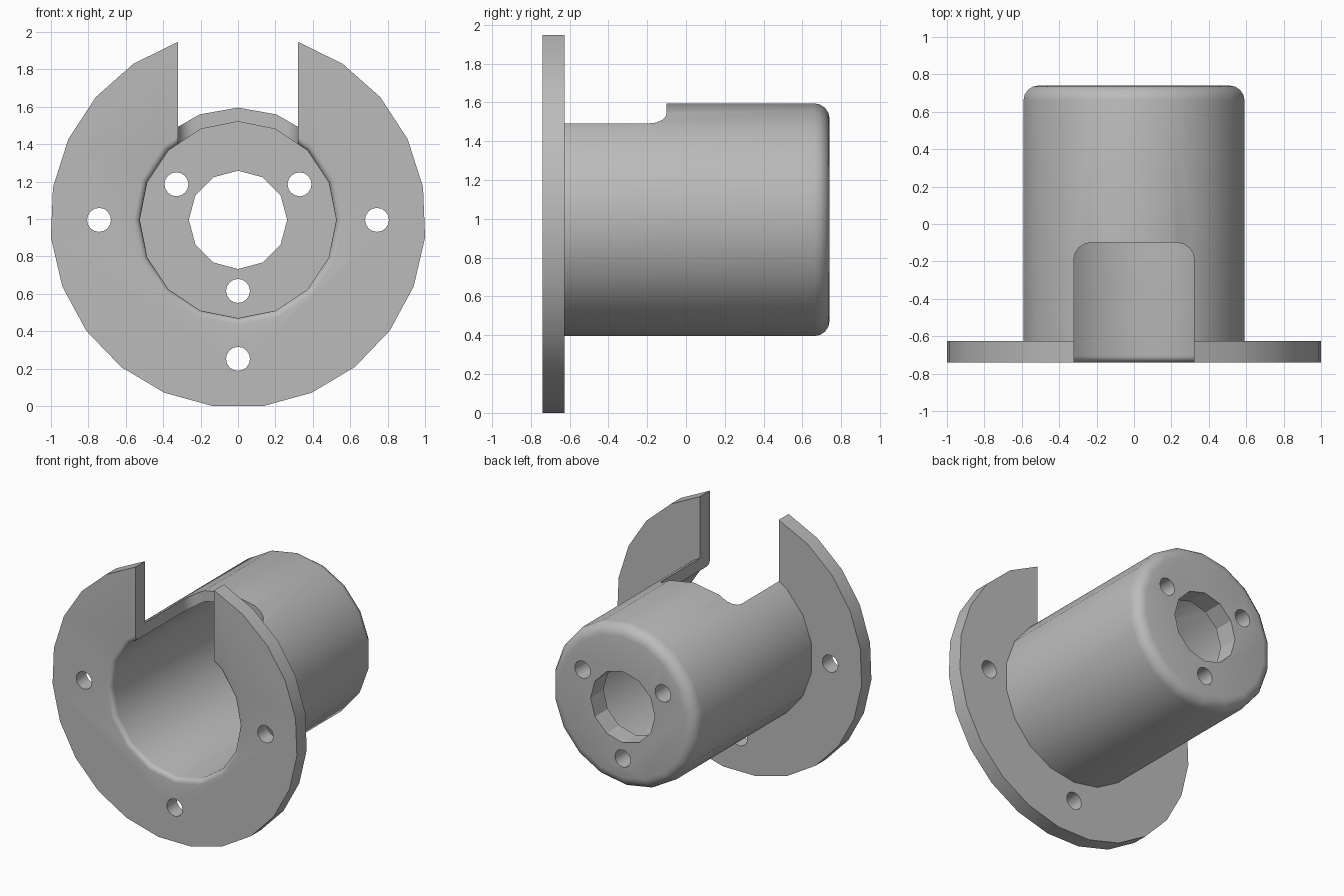
import bpy, bmesh
from math import sin, cos, pi, acos, radians

if "Cube" in bpy.data.objects:
    bpy.data.objects.remove(bpy.data.objects["Cube"])

CZ = 0.9956               # height of the tube axis
FRONT, BACK = -0.74, 0.74
NOTCH = 0.322             # half width of the notch

grey = bpy.data.materials.new("plain grey")
grey.use_nodes = True
grey.diffuse_color = (0.5, 0.5, 0.5, 1)
grey.node_tree.nodes["Principled BSDF"].inputs["Base Color"].default_value = (0.5, 0.5, 0.5, 1)


def loft(name, rings):
    """Skin a list of equal closed rings and cap both ends."""
    bm = bmesh.new()
    loops = [[bm.verts.new(p) for p in ring] for ring in rings]
    n = len(loops[0])
    for a, b in zip(loops, loops[1:]):
        for i in range(n):
            j = (i + 1) % n
            bm.faces.new((a[i], a[j], b[j], b[i]))
    bm.faces.new(loops[0])
    bm.faces.new(loops[-1])
    bmesh.ops.recalc_face_normals(bm, faces=bm.faces[:])
    mesh = bpy.data.meshes.new(name)
    bm.to_mesh(mesh)
    bm.free()
    mesh.materials.append(grey)
    obj = bpy.data.objects.new(name, mesh)
    bpy.context.collection.objects.link(obj)
    return obj


def turned(name, profile, sides, x=0, z=CZ):
    """Turn a (radius, y) profile around an axis along y."""
    angles = [pi / 2 + 2 * pi * i / sides for i in range(sides)]
    return loft(name, [[(x + r * cos(a), y, z + r * sin(a)) for a in angles]
                       for r, y in profile])


def combine(target, tool, operation):
    mod = target.modifiers.new(tool.name, 'BOOLEAN')
    mod.object, mod.operation, mod.solver = tool, operation, 'EXACT'
    bpy.context.view_layer.objects.active = target
    bpy.ops.object.modifier_apply(modifier=mod.name)
    bpy.data.objects.remove(tool)


def quarter(steps=4):
    return [pi / 2 * i / steps for i in range(steps + 1)]


# Tube body with a rounded back rim
rim = 0.08
body = turned("flanged_tube", [(0.6, FRONT + 0.03)] +
              [(0.6 - rim + rim * cos(a), BACK - rim + rim * sin(a)) for a in quarter()], 18)

# Flange disc, its facets starting at the notch
R, steps = 1.0046, 21
start = acos(0.318 / R)
sweep = -(pi + 2 * start) / steps
disc = [(R * cos(start + sweep * i), CZ + R * sin(start + sweep * i)) for i in range(steps + 1)]
flange = loft("flange", [[(x, y, z) for x, z in disc] for y in (FRONT, -0.625)])
combine(body, flange, 'UNION')

# Bore with a rounded mouth
lip, bore_r = 0.035, 0.525
mouth = [(bore_r + lip - lip * sin(a), FRONT + lip - lip * cos(a)) for a in quarter()]
bore = turned("bore", [(bore_r + lip, FRONT - 0.1)] + mouth + [(bore_r, BACK - 0.15)], 16)
combine(body, bore, 'DIFFERENCE')

# Notch through the top, with rounded inner corners
c, end = 0.09, -0.1
corner = [(NOTCH - c + c * cos(a), end - c + c * sin(a)) for a in quarter()]
plan = [(NOTCH, -1)] + corner + [(-x, y) for x, y in reversed(corner)] + [(-NOTCH, -1)]
notch = loft("notch", [[(x, y, z) for x, y in plan] for z in (CZ + 0.1, 2.2)])
combine(body, notch, 'DIFFERENCE')

# Shaft hole in the back wall
combine(body, turned("shaft_hole", [(0.263, 0.3), (0.263, 1)], 12), 'DIFFERENCE')

# Screw holes in the back wall and in the flange
holes = [(0.38, a, 0.3, 1) for a in (30, 150, 270)]
holes += [(0.743, a, -1, -0.5) for a in (0, 180, 270)]
for r, a, y0, y1 in holes:
    x, z = r * cos(radians(a)), CZ + r * sin(radians(a))
    combine(body, turned("screw_hole", [(0.064, y0), (0.064, y1)], 16, x, z), 'DIFFERENCE')

bpy.ops.object.select_all(action='DESELECT')
body.select_set(True)
bpy.context.view_layer.objects.active = body
bpy.ops.object.shade_smooth_by_angle(angle=radians(26))
